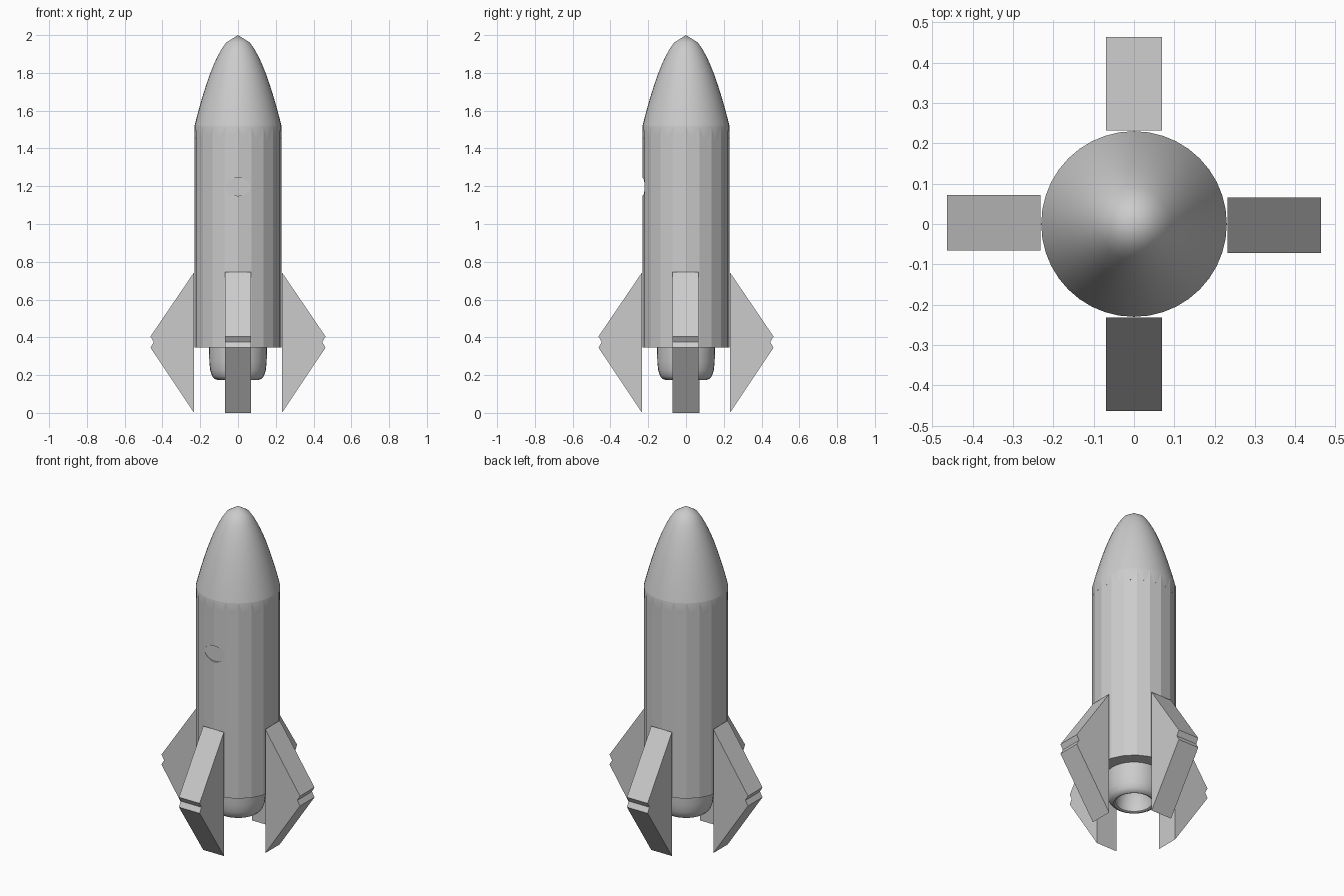
import bpy, bmesh, math
from mathutils import Matrix

cube = bpy.data.objects.get("Cube")
if cube:
    bpy.data.objects.remove(cube, do_unlink=True)

grey = bpy.data.materials.new("light_grey")
grey.use_nodes = True
GREY = (0.6, 0.6, 0.6, 1)
grey.diffuse_color = GREY
grey.node_tree.nodes["Principled BSDF"].inputs["Base Color"].default_value = GREY


def finish(name, bm, smooth=False):
    bmesh.ops.recalc_face_normals(bm, faces=bm.faces)
    mesh = bpy.data.meshes.new(name)
    bm.to_mesh(mesh)
    bm.free()
    mesh.materials.append(grey)
    ob = bpy.data.objects.new(name, mesh)
    bpy.context.collection.objects.link(ob)
    if smooth:
        bpy.ops.object.select_all(action='DESELECT')
        ob.select_set(True)
        bpy.context.view_layer.objects.active = ob
        bpy.ops.object.shade_smooth_by_angle(angle=math.radians(40))
    return ob


def lathe(name, profile, sides):
    """Spin an (r, z) profile about the z axis."""
    bm = bmesh.new()
    verts = [bm.verts.new((r, 0, z)) for r, z in profile]
    edges = [bm.edges.new(pair) for pair in zip(verts, verts[1:])]
    bmesh.ops.spin(bm, geom=verts + edges, axis=(0, 0, 1), cent=(0, 0, 0),
                   angle=math.tau, steps=sides, use_duplicate=False)
    bmesh.ops.remove_doubles(bm, verts=bm.verts, dist=0.0005)
    return finish(name, bm, True)


def prism(name, outline, depth, matrix):
    """Extrude an (x, z) outline along y, centred, then place it."""
    bm = bmesh.new()
    face = bm.faces.new([bm.verts.new((x, -depth / 2, z)) for x, z in outline])
    out = bmesh.ops.extrude_face_region(bm, geom=[face])
    moved = [v for v in out["geom"] if isinstance(v, bmesh.types.BMVert)]
    bmesh.ops.translate(bm, verts=moved, vec=(0, depth, 0))
    bm.transform(matrix)
    return finish(name, bm)


# Faceted body tube
R = 0.23
bm = bmesh.new()
bmesh.ops.create_cone(bm, cap_ends=True, segments=20, radius1=R, radius2=R,
                      depth=1.175, matrix=Matrix.Translation((0, 0, 0.9325)))
body = finish("body", bm)

# Shallow lens-shaped window recess in the front
W, H, N = 0.07, 0.048, 10
arc = [(-W * math.cos(math.pi * i / N), H * math.sin(math.pi * i / N) ** 1.25)
       for i in range(N + 1)]
lens = arc + [(x, -z) for x, z in arc[-2:0:-1]]
cutter = prism("window_cutter", lens, 0.1, Matrix.Translation((0, -0.2692, 1.197)))
cutter.hide_render = True
cutter.hide_viewport = True
cut = body.modifiers.new("window", 'BOOLEAN')
cut.operation = 'DIFFERENCE'
cut.solver = 'EXACT'
cut.object = cutter

# Smooth rounded nose with a skirt seated in the body
nose = [(R * (1 - (i / 24) ** 2) ** 0.52, 1.52 + 0.48 * (i / 24) ** 2)
        for i in range(24)]
lathe("nose_cone", [(0, 1.45), (0.228, 1.45)] + nose + [(0, 2)], 40)

# Hollow engine nozzle, rounded at its lower rim
lathe("nozzle", [(0.153, 0.35), (0.152, 0.27), (0.147, 0.225), (0.137, 0.195),
                 (0.124, 0.18), (0.11, 0.175), (0.1, 0.18), (0.1, 0.22),
                 (0.085, 0.29), (0.05, 0.33), (0, 0.342)], 32)

# Four notched fins around the base
fin = [(0.232, 0.745), (0.463, 0.405), (0.446, 0.375), (0.463, 0.345), (0.232, 0)]
for i, side in enumerate(("left", "back", "right", "front")):
    shift = Matrix.Translation((0, -0.003, 0)) if i % 2 == 0 else Matrix()
    prism(side + "_fin", fin, 0.138, Matrix.Rotation(i * math.pi / 2, 4, 'Z') @ shift)
